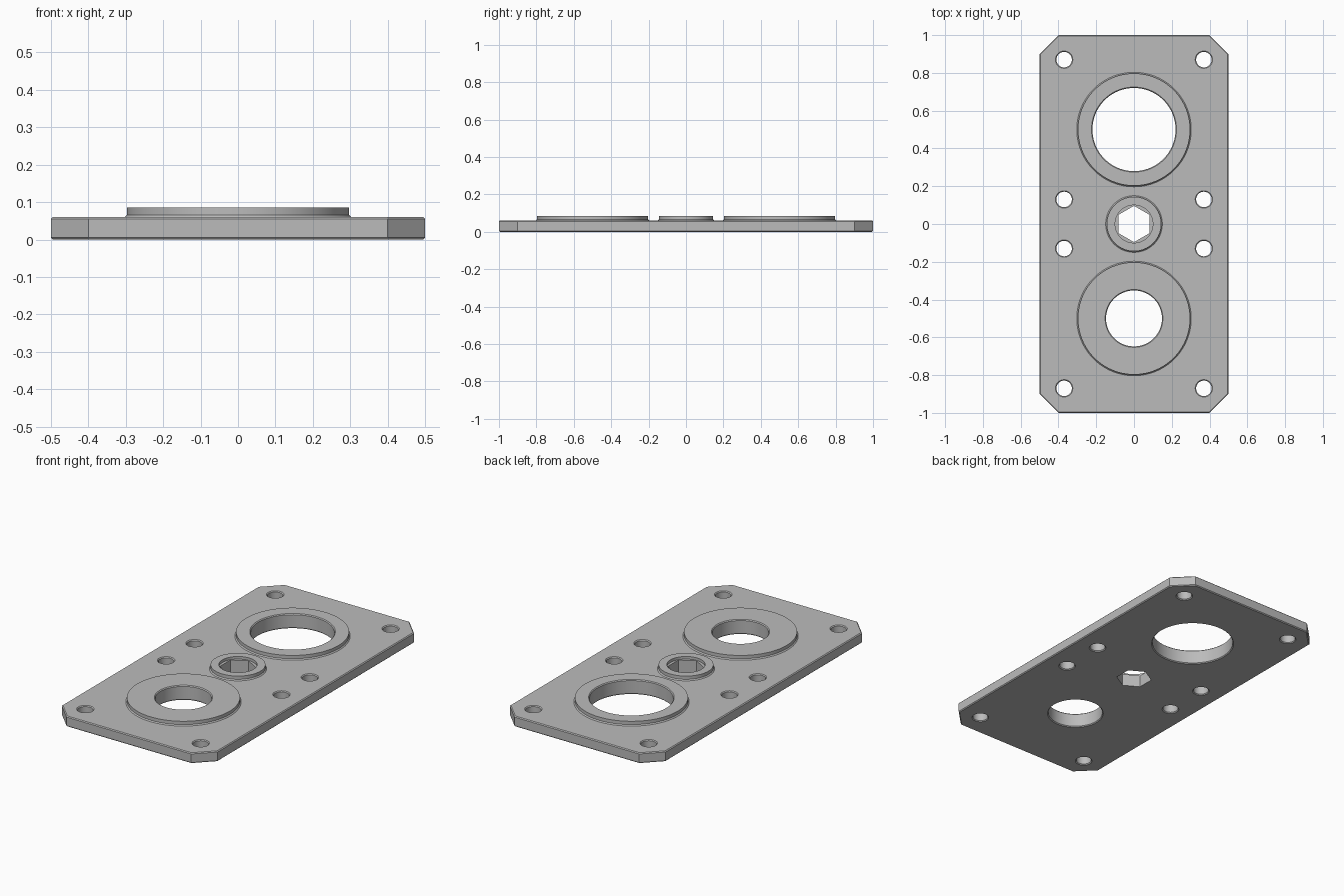
import bpy, bmesh, math
from mathutils import Matrix

if "Cube" in bpy.data.objects:
    bpy.data.objects.remove(bpy.data.objects["Cube"])

PLATE_TOP, BOSS_TOP, CHAMFER = 0.06, 0.085, 0.005

grey = bpy.data.materials.new("satin grey")
grey.use_nodes = True
colour = (0.5, 0.5, 0.5, 1)
grey.diffuse_color = colour
grey.node_tree.nodes["Principled BSDF"].inputs["Base Color"].default_value = colour


def make_object(name, bm):
    bmesh.ops.recalc_face_normals(bm, faces=bm.faces)
    mesh = bpy.data.meshes.new(name)
    bm.to_mesh(mesh)
    bm.free()
    mesh.materials.append(grey)
    obj = bpy.data.objects.new(name, mesh)
    bpy.context.collection.objects.link(obj)
    return obj


def lathe(name, profile, x, y, sides=96):
    """Closed solid of revolution from (radius, height) pairs."""
    bm = bmesh.new()
    rings = []
    for r, z in profile:
        rings.append([bm.verts.new((0, r, z)) for _ in range(sides)])
        for i, v in enumerate(rings[-1]):
            v.co = Matrix.Rotation(math.tau * i / sides, 3, 'Z') @ v.co
    for a, b in zip(rings, rings[1:]):
        for i in range(sides):
            j = (i + 1) % sides
            bm.faces.new((a[i], a[j], b[j], b[i]))
    bm.faces.new(rings[0])
    bm.faces.new(rings[-1])
    bmesh.ops.translate(bm, verts=bm.verts, vec=(x, y, 0))
    return make_object(name, bm)


def hole(name, r, top, x, y, sides=96):
    """Through-hole cutter with a small chamfer at both ends."""
    c, e = CHAMFER, 0.01
    return lathe(name, [(r + c + e, -e), (r, c), (r, top - c), (r + c + e, top + e)],
                 x, y, sides)


# Plate with cut corners and softened rims
bm = bmesh.new()
outline = [(0.4, 1), (0.5, 0.9), (0.5, -0.9), (0.4, -1)]
outline += [(-x, y) for x, y in reversed(outline)]
face = bm.faces.new([bm.verts.new((x, y, 0)) for x, y in outline])
grown = bmesh.ops.extrude_face_region(bm, geom=[face])["geom"]
bmesh.ops.translate(bm, verts=[g for g in grown if isinstance(g, bmesh.types.BMVert)],
                    vec=(0, 0, PLATE_TOP))
rims = [e for e in bm.edges if abs(e.verts[0].co.z - e.verts[1].co.z) < 0.001]
bmesh.ops.bevel(bm, geom=rims, offset=CHAMFER, segments=1, affect='EDGES')
plate = make_object("bearing_plate", bm)

# Raised bosses with a flared foot
tools = []
for name, r, y in [("rear_boss", 0.3, 0.5), ("centre_boss", 0.147, 0), ("front_boss", 0.3, -0.5)]:
    boss = lathe(name, [(r, 0.03), (r + 0.003, PLATE_TOP), (r - 0.003, PLATE_TOP + 0.006),
                        (r - 0.003, BOSS_TOP)], 0, y)
    tools.append((boss, 'UNION'))

# Bores, hexagonal socket and its round recess
cutters = [hole("rear_bore", 0.22, BOSS_TOP, 0, 0.5),
           hole("front_bore", 0.148, BOSS_TOP, 0, -0.5),
           lathe("hex_socket", [(0.096, -0.1), (0.096, 0.2)], 0, 0, 6),
           lathe("socket_recess", [(0.1, BOSS_TOP - 0.015), (0.1, 0.2)], 0, 0)]

# Bolt holes
for x in (-0.37, 0.37):
    for y in (-0.87, -0.13, 0.13, 0.87):
        cutters.append(hole("bolt_hole", 0.041, PLATE_TOP, x, y, 48))
tools += [(c, 'DIFFERENCE') for c in cutters]

for tool, operation in tools:
    tool.hide_render = True
    mod = plate.modifiers.new(tool.name, 'BOOLEAN')
    mod.operation, mod.object, mod.solver = operation, tool, 'EXACT'

# Bake the solid, drop the helpers, shade the round walls
graph = bpy.context.evaluated_depsgraph_get()
baked = bpy.data.meshes.new_from_object(plate.evaluated_get(graph))
plate.modifiers.clear()
plate.data = baked
baked.materials.clear()
baked.materials.append(grey)
for tool, _ in tools:
    bpy.data.objects.remove(tool)
bpy.ops.object.select_all(action='DESELECT')
plate.select_set(True)
bpy.context.view_layer.objects.active = plate
bpy.ops.object.shade_smooth_by_angle(angle=math.radians(30))
